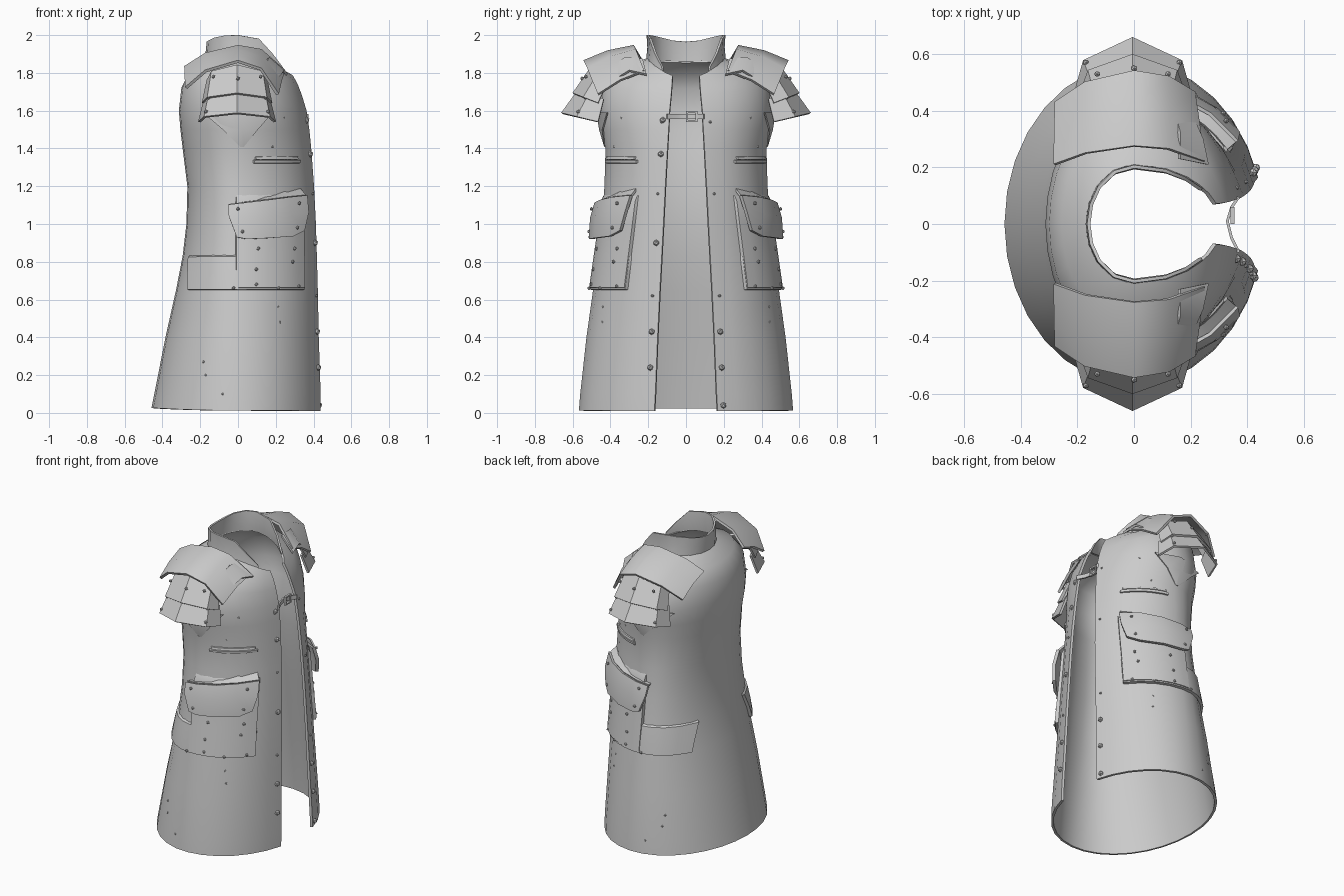
import bpy, bmesh, math
from math import sin, cos, asin, sqrt, radians, pi
from mathutils import Vector, Matrix

if "Cube" in bpy.data.objects:
    bpy.data.objects.remove(bpy.data.objects["Cube"])

# Coat rings: z back, z side, z front, back x, front x, half width, half opening
RINGS = [
    (.025, .012, .01, -.45, .43, .56, .165),
    (.10, .10, .10, -.435, .43, .553, .16),
    (.40, .40, .40, -.376, .42, .52, .148),
    (.65, .65, .65, -.32, .415, .485, .136),
    (.83, .83, .83, -.285, .41, .463, .126),
    (1.0, 1.0, 1.0, -.265, .405, .44, .117),
    (1.2, 1.2, 1.2, -.26, .395, .425, .107),
    (1.4, 1.4, 1.4, -.285, .38, .42, .096),
    (1.5, 1.5, 1.5, -.297, .37, .443, .09),
    (1.6, 1.6, 1.6, -.305, .355, .45, .085),
    (1.72, 1.74, 1.68, -.292, .33, .43, .077),
    (1.80, 1.82, 1.73, -.25, .31, .355, .073),
    (1.86, 1.87, 1.77, -.165, .285, .205, .07),
]


def finish(ob, mirror=True, thick=0, offset=0, angle=40):
    """Mirror left/right, thicken, then shade."""
    bpy.context.view_layer.objects.active = ob
    for o in bpy.context.selected_objects:
        o.select_set(False)
    ob.select_set(True)
    if mirror:
        m = ob.modifiers.new("mirror", 'MIRROR')
        m.use_axis = (False, True, False)
    if thick:
        s = ob.modifiers.new("solid", 'SOLIDIFY')
        s.thickness, s.offset = thick, offset
    for m in list(ob.modifiers):
        bpy.ops.object.modifier_apply(modifier=m.name)
    bpy.ops.object.shade_smooth_by_angle(angle=radians(angle))
    return ob


def make(name, bm):
    me = bpy.data.meshes.new(name)
    bm.to_mesh(me)
    bm.free()
    ob = bpy.data.objects.new(name, me)
    bpy.context.collection.objects.link(ob)
    return ob


def sheet(name, rows, thick=.015, mirror=True, angle=40):
    bm = bmesh.new()
    vs = [[bm.verts.new(p) for p in r] for r in rows]
    for a, b in zip(vs, vs[1:]):
        for i in range(len(a) - 1):
            bm.faces.new((a[i], a[i + 1], b[i + 1], b[i]))
    return finish(make(name, bm), mirror, thick, 0, angle)


def rivets(name, pts, r, mirror=True):
    bm = bmesh.new()
    for p in pts:
        bmesh.ops.create_icosphere(bm, subdivisions=1, radius=r,
                                   matrix=Matrix.Translation(p))
    return finish(make(name, bm), mirror)


def ring_point(ring, t):
    zb, zs, zf, xb, xf, hw, gap = ring
    a = xf / cos(asin(gap / hw)) if cos(t) > 0 else -xb
    z = zs + ((zf if cos(t) > 0 else zb) - zs) * cos(t) ** 2
    return Vector((a * cos(t), hw * sin(t), z))


def surf(x, z, off=0):
    """Point on the +y side of the coat at a given x and z, pushed outward."""
    for lo, hi in zip(RINGS, RINGS[1:]):
        if z <= hi[1]:
            break
    f = (z - lo[1]) / (hi[1] - lo[1])
    xb, xf, hw, gap = (lo[i] + (hi[i] - lo[i]) * f for i in range(3, 7))
    a = xf / cos(asin(gap / hw)) if x > 0 else -xb
    y = hw * sqrt(max(0, 1 - (x / a) ** 2))
    n = Vector((x / a ** 2, y / hw ** 2, 0)).normalized()
    return Vector((x, y, z)) + n * off


def edge(z, dy, off=0):
    """Point near the front opening."""
    for lo, hi in zip(RINGS, RINGS[1:]):
        if z <= hi[1]:
            break
    f = (z - lo[1]) / (hi[1] - lo[1])
    return Vector((lo[4] + (hi[4] - lo[4]) * f + off, lo[6] + (hi[6] - lo[6]) * f + dy, z))


# Coat body, open at the front
rows = []
N = 14
for ring in RINGS:
    t0 = asin(ring[6] / ring[5])
    rows.append([ring_point(ring, t0 + (pi - t0) * i / N) for i in range(N + 1)])
    rows[-1][-1].y = 0
sheet("coat_body", rows, .016)

# Standing collar
neck = RINGS[-1]
low, mid, top = [], [], []
for deg, h in ((38, .025), (52, .07), (68, .125), (90, .13), (115, .13), (140, .122), (160, .11), (180, .105)):
    p = ring_point(neck, radians(deg))
    if deg == 180:
        p.y = 0
    low.append(p)
    mid.append(p * 1 + Vector((.0, 0, h * .5)))
    mid[-1].y *= .97
    top.append(Vector((p.x * .97, p.y * .99, p.z + h)))
sheet("collar", [low, mid, top], .012)

# Upper shoulder plates, arched front to back
xs = (-.28, -.17, 0, .12, .245)
inner = [Vector(p) for p in zip(xs, (.21, .25, .275, .265, .22), (1.83, 1.90, 1.94, 1.92, 1.81))]
outer = [Vector(p) for p in zip((-.275, -.17, 0, .12, .21), (.43, .50, .54, .52, .465),
                                (1.72, 1.81, 1.86, 1.82, 1.685))]
middle = [(a + b) / 2 + Vector((0, .005, .012)) for a, b in zip(inner, outer)]
sheet("upper_shoulder_plate", [inner, middle, outer], .016)

# Middle and lower shoulder plates
def arch(name, up, down, xu, xd):
    shape = ((-1.0, 1), (-.85, .42), (0, 0), (.85, .42), (1.0, 1))
    rows = []
    for (y, z, dy, dz), w in ((up, xu), (down, xd)):
        rows.append([Vector((w * s - .005, y - dy * k, z - dz * k)) for s, k in shape])
    sheet(name, rows, .014, angle=25)
    return rows

arch("middle_shoulder_plate", (.49, 1.84, .08, .08), (.595, 1.69, .13, .05), .155, .18)
lo_rows = arch("lower_shoulder_plate", (.565, 1.71, .13, .05), (.655, 1.585, .19, .045), .17, .2)
rivets("shoulder_rivets", [lo_rows[0][i].lerp(lo_rows[1][i], f) + Vector((0, .008, .004))
                           for i in (1, 3) for f in (.2, .8)]
       + [(-.13, .53, 1.78), (.12, .53, 1.78), (0, .55, 1.77)], .011)

# Strap folded over the front of the upper plate
sheet("shoulder_strap", [[(.13, .43, 1.80), (.19, .41, 1.74)],
                         [(.16, .32, 1.88), (.24, .30, 1.81)],
                         [(.16, .23, 1.87), (.26, .21, 1.79)]], .014)

# Underarm gusset
sheet("underarm_gusset", [[surf(x, 1.59, .022) for x in (-.17, .02, .17)],
                          [surf(x, 1.50, .014) for x in (-.075, .02, .1)],
                          [surf(x, 1.41, .008) for x in (.01, .02, .03)]], .008)

# Side pocket: low wraparound band and pouch front
def patch(name, x0, x1, profile, n=10):
    cols = [(x0, 0)] + [(x0 + .004 + (x1 - x0 - .008) * i / n, 1) for i in range(n + 1)] + [(x1, 0)]
    return sheet(name, [[surf(x, z, o * k) for x, k in cols] for z, o in profile], .006)

patch("pocket_band", -.25, .337, ((.652, 0), (.655, .024), (.74, .022), (.825, .018), (.835, 0)))
patch("pocket_pouch", -.01, .335, ((.66, 0), (.665, .028), (.84, .024), (1.0, .022), (1.12, .02), (1.16, 0)))

# Pocket flap, standing off the pouch
top_e = ((-.04, 1.10), (.03, 1.11), (.14, 1.125), (.24, 1.14), (.325, 1.15))
mid_e = ((-.035, 1.04), (.03, 1.03), (.14, 1.04), (.24, 1.05), (.32, 1.06))
bot_e = ((-.005, .93), (.04, .92), (.14, .925), (.255, .935), (.305, .965))
sheet("pocket_flap", [[surf(x, z, .045) for x, z in top_e], [surf(x, z, .062) for x, z in mid_e],
                      [surf(x, z, .056) for x, z in bot_e]], .02, angle=35)
sheet("flap_hinge", [[surf(x, z + .035 * x / .3, .0) for x, z in top_e],
                     [surf(x, z, .04) for x, z in top_e]], .012)
rivets("pocket_rivets", [surf(.0, 1.08, .066), surf(.28, 1.11, .066), surf(.02, .96, .068), surf(.27, .98, .068)]
       + [surf(x, z, .03) for x, z in ((.1, .87), (.28, .87), (.09, .76), (.09, .68), (.2, .66),
                                       (.3, .67), (-.02, .66), (.27, .8))], .01)

# Chest pocket slit: raised welt
patch("chest_pocket_welt", .08, .32, ((1.322, 0), (1.325, .014), (1.336, .016), (1.338, .004)), 6)
patch("chest_pocket_lip", .09, .31, ((1.342, .004), (1.344, .014), (1.354, .012), (1.357, 0)), 6)

# Buttons down the opening and small studs in the cloth
flip = Vector((1, -1, 1))
left = [edge(z, .035, .0) * 1 for z in (1.55, 1.37, .90, .43, .24)]
right = [edge(z, .035, .0) for z in (.43, .24, .04)]
rivets("front_buttons", [p * flip for p in left] + right, .017, False)
rivets("cloth_studs", [surf(x, z, .003) for x, z in ((.18, 1.41), (.22, .48), (.21, .56), (-.18, .27), (-.17, .2),
                                                     (-.08, .1), (.24, 1.56))]
       + [edge(z, .04) for z in (1.54, 1.16, .62)], .008)

# Chest clasp: strap with square buckle
sheet("clasp_strap", [[(.37, -.10, z), (.345, -.05, z), (.33, .01, z), (.345, .06, z), (.37, .095, z)]
                      for z in (1.555, 1.582)], .01, False)
bm = bmesh.new()
for y, z, sy, sz in ((.005, 1.569, .01, .055), (.055, 1.569, .01, .055), (.03, 1.545, .06, .01), (.03, 1.593, .06, .01)):
    bmesh.ops.create_cube(bm, size=1, matrix=Matrix.Translation((.348, y, z)) @ Matrix.Diagonal((.014, sy, sz, 1)))
finish(make("clasp_buckle", bm), False)
